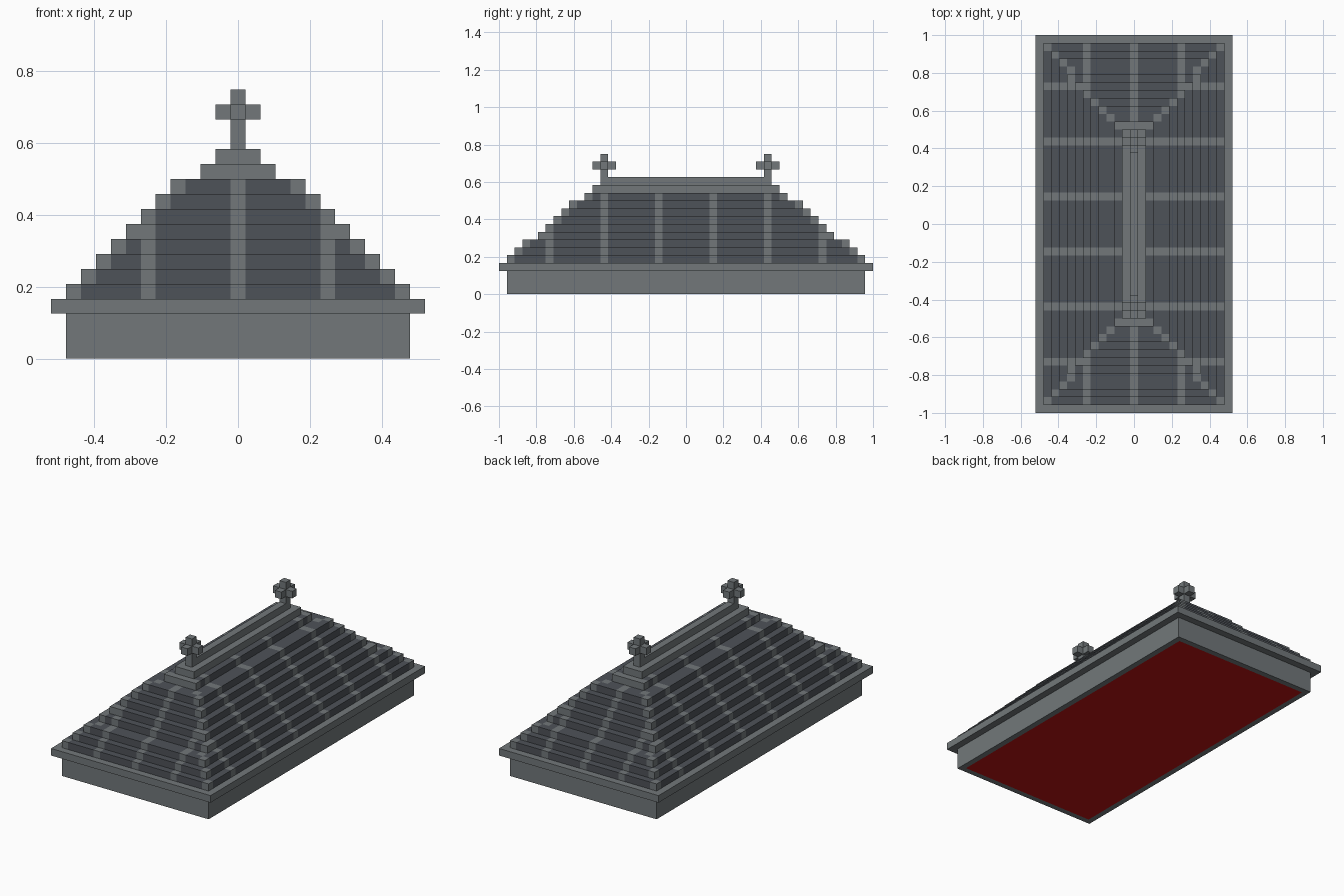
import bpy, bmesh
from mathutils import Vector

U = 1 / 24  # one block

old = bpy.data.objects.get("Cube")
if old:
    bpy.data.objects.remove(old, do_unlink=True)


def material(name, rgb):
    m = bpy.data.materials.new(name)
    m.use_nodes = True
    m.diffuse_color = (*rgb, 1)
    bsdf = m.node_tree.nodes["Principled BSDF"]
    bsdf.inputs["Base Color"].default_value = (*rgb, 1)
    bsdf.inputs["Roughness"].default_value = 0.9
    return m


LIGHT = material("light_slate", (0.168, 0.187, 0.195))
DARK = material("dark_slate", (0.076, 0.085, 0.099))
RED = material("red_ceiling", (0.50, 0.006, 0.006))


def block(bm, x, y, z):
    """Add a box given its ranges in block units."""
    verts = bmesh.ops.create_cube(bm, size=1)["verts"]
    for v in verts:
        v.co = Vector([lo + (c + 0.5) * (hi - lo) for c, (lo, hi) in zip(v.co, (x, y, z))])


def finish(name, bm, mats):
    bmesh.ops.scale(bm, vec=(U, U, U), verts=bm.verts)
    me = bpy.data.meshes.new(name)
    bm.to_mesh(me)
    bm.free()
    for m in mats:
        me.materials.append(m)
    ob = bpy.data.objects.new(name, me)
    bpy.context.collection.objects.link(ob)
    return ob


# Base wall with a red panel inset in its underside
bm = bmesh.new()
block(bm, (-11.5, 11.5), (-23, 23), (0, 3))
bm.normal_update()
under = min(bm.faces, key=lambda f: f.calc_center_median().z)
bmesh.ops.inset_region(bm, faces=[under], thickness=1.15)
under.material_index = 1
finish("base_wall", bm, [LIGHT, RED])

# Eave slab
bm = bmesh.new()
block(bm, (-12.5, 12.5), (-24, 24), (3, 4))
finish("eave", bm, [LIGHT])

# Stepped roof: half width and half length of every tier
TIERS = [(11.5, 23), (10.5, 22), (9.5, 21), (8.5, 19), (7.5, 18),
         (6.5, 17), (5.5, 16), (4.5, 15), (2.5, 13), (1.5, 12)]
END_RIBS = (0, 6)               # rib centres across the width
SIDE_RIBS = (3.5, 10.5, 17.5)   # rib centres along the length


def on_rib(pos, ribs):
    return any(abs(abs(pos) - r) < 0.49 for r in ribs)


def is_dark(tier, c, hx, hy):
    """Panels are dark; ribs, hips and the top tier stay light."""
    a, b = hx - abs(c.x), hy - abs(c.y)
    if tier == 9 or int(a + 1e-4) == int(b + 1e-4):
        return False
    if a < b:
        return not on_rib(c.y, SIDE_RIBS)
    return tier < 8 and not on_rib(c.x, END_RIBS)


def cut(bm, axis, limit, places):
    """Slice the tier at mirrored positions that lie inside it."""
    for p in sorted({s * p for p in places if 0 < p < limit for s in (-1, 1)}):
        co, no = Vector(), Vector()
        co[axis], no[axis] = p, 1
        bmesh.ops.bisect_plane(bm, geom=bm.verts[:] + bm.edges[:] + bm.faces[:],
                               plane_co=co, plane_no=no)


for i, (hx, hy) in enumerate(TIERS):
    bm = bmesh.new()
    block(bm, (-hx, hx), (-hy, hy), (4 + i, 5 + i))
    if i < 9:
        cut(bm, 0, hx, [r + s for r in END_RIBS for s in (-0.5, 0.5)] + [hx - 1, hx - 2])
        cut(bm, 1, hy, [r + s for r in SIDE_RIBS for s in (-0.5, 0.5)] + [hy - 1, hy - 2])
    bm.normal_update()
    # Drop the hidden underside
    bmesh.ops.delete(bm, geom=[f for f in bm.faces if f.normal.z < -0.5], context="FACES")
    for f in bm.faces:
        f.material_index = int(is_dark(i, f.calc_center_median(), hx, hy))
    finish(f"roof_tier_{i + 1}", bm, [LIGHT, DARK])

# Ridge beam
bm = bmesh.new()
block(bm, (-0.5, 0.5), (-10, 10), (14, 15))
finish("ridge", bm, [LIGHT])

# Finials with arms on both axes, one at each end of the ridge
for name, y in (("front_finial", -10.5), ("back_finial", 10.5)):
    bm = bmesh.new()
    block(bm, (-0.5, 0.5), (y - 0.5, y + 0.5), (14, 18))
    for s in (-1, 1):
        block(bm, (s - 0.5, s + 0.5), (y - 0.5, y + 0.5), (16, 17))
        block(bm, (-0.5, 0.5), (y + s - 0.5, y + s + 0.5), (16, 17))
    finish(name, bm, [LIGHT])
